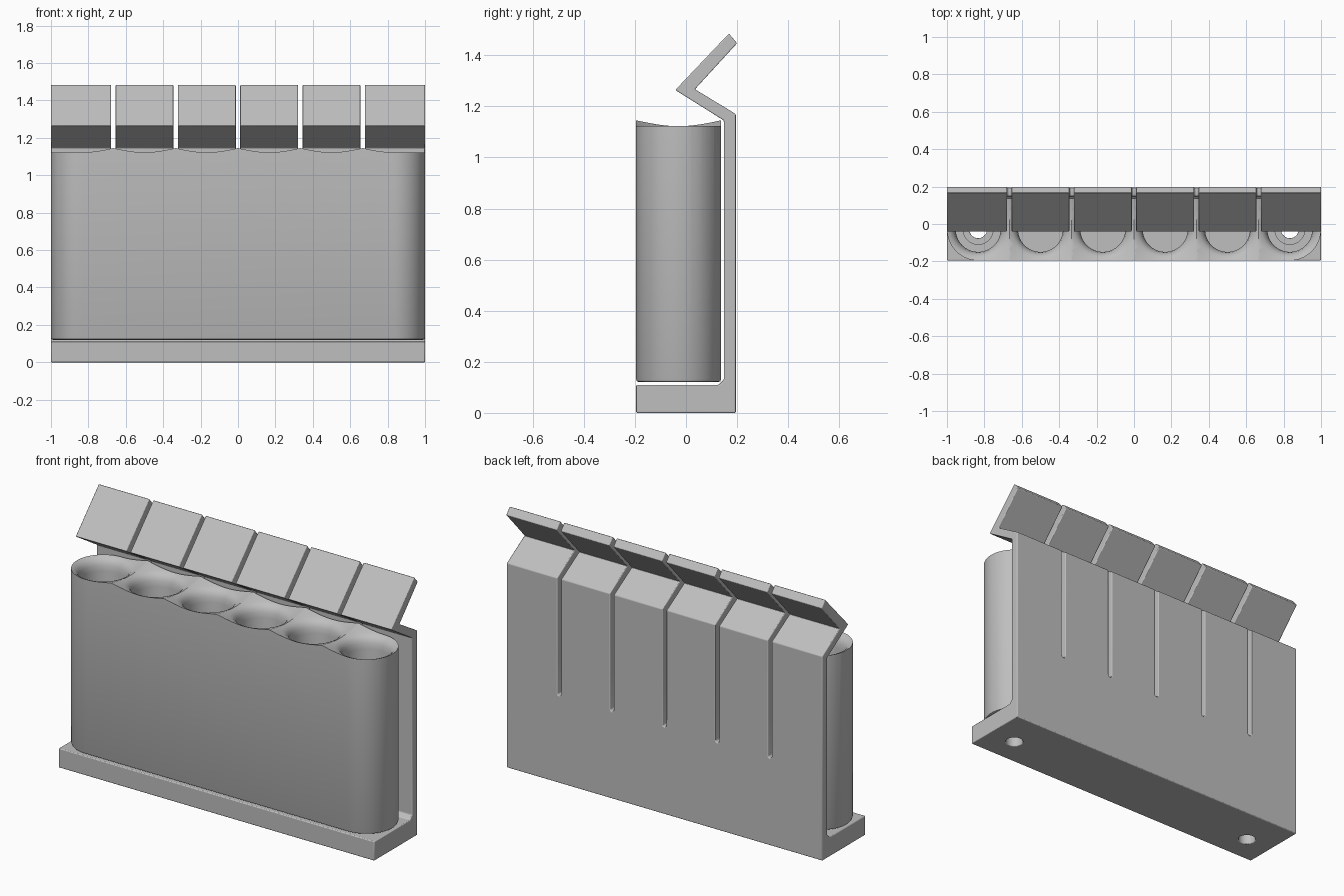
import bpy, bmesh
from math import sin, cos, pi

if "Cube" in bpy.data.objects:
    bpy.data.objects.remove(bpy.data.objects["Cube"], do_unlink=True)

grey = bpy.data.materials.new("light grey plastic")
grey.use_nodes = True
COLOUR = (0.52, 0.52, 0.52, 1)
grey.diffuse_color = COLOUR
grey.node_tree.nodes["Principled BSDF"].inputs["Base Color"].default_value = COLOUR

COUNT, PITCH, MID_Y, ROUND = 6, 0.3333, -0.029, 0.1665
bore_xs = [(i - (COUNT - 1) / 2) * PITCH for i in range(COUNT)]


def finish(name, bm):
    bmesh.ops.recalc_face_normals(bm, faces=bm.faces)
    mesh = bpy.data.meshes.new(name)
    bm.to_mesh(mesh)
    bm.free()
    mesh.materials.append(grey)
    obj = bpy.data.objects.new(name, mesh)
    bpy.context.collection.objects.link(obj)
    return obj


def prism(points, offset):
    """Extrude a closed outline along an offset."""
    bm = bmesh.new()
    face = bm.faces.new([bm.verts.new(p) for p in points])
    new = bmesh.ops.extrude_face_region(bm, geom=[face])["geom"]
    bmesh.ops.translate(bm, vec=offset, verts=[g for g in new if isinstance(g, bmesh.types.BMVert)])
    return bm


def lathe(name, x, profile, steps=64):
    """Closed solid turned about a vertical axis at x."""
    bm = bmesh.new()
    rings = [[bm.verts.new((x + r * cos(2 * pi * k / steps), MID_Y + r * sin(2 * pi * k / steps), z))
              for k in range(steps)] for r, z in profile]
    for a, b in zip(rings, rings[1:]):
        for k in range(steps):
            n = (k + 1) % steps
            bm.faces.new((a[k], a[n], b[n], b[k]))
    bm.faces.new(rings[0])
    bm.faces.new(rings[-1])
    return finish(name, bm)


def activate(obj):
    bpy.ops.object.select_all(action="DESELECT")
    obj.select_set(True)
    bpy.context.view_layer.objects.active = obj


def cut(obj, cutter):
    cutter.hide_render = True
    activate(obj)
    mod = obj.modifiers.new("cut", "BOOLEAN")
    mod.operation, mod.solver, mod.object = "DIFFERENCE", "EXACT", cutter
    bpy.ops.object.modifier_apply(modifier=mod.name)
    bpy.data.objects.remove(cutter, do_unlink=True)


# Tube block: stadium outline with a softened bottom edge
outline = []
for side in (1, -1):
    for k in range(33):
        a = -pi / 2 + pi * k / 32
        outline.append((side * (bore_xs[-1] + ROUND * cos(a)), MID_Y + side * ROUND * sin(a), 0.12))
bm = prism(outline, (0, 0, 1.027))
bottom = [e for e in bm.edges if all(v.co.z < 0.13 for v in e.verts)]
bmesh.ops.bevel(bm, geom=bottom, offset=0.012, segments=2, profile=0.5, affect="EDGES")
block = finish("tube_block", bm)

# Flared bores; the overlapping flares give the wavy rim
flare = [(0.12, 0.2), (0.12, 1.05), (0.125, 1.08), (0.134, 1.1), (0.148, 1.114),
         (0.165, 1.122), (0.2, 1.134), (0.24, 1.147), (0.24, 1.3)]
for x in bore_xs:
    cut(block, lathe("bore_cutter", x, flare))
for x in (bore_xs[0], bore_xs[-1]):
    cut(block, lathe("floor_hole_cutter", x, [(0.08, 0.05), (0.08, 0.3)]))

# Bracket: base, back wall and bent clips in one side profile
side_profile = [(-0.195, 0), (0.195, 0), (0.195, 1.17), (0.035, 1.267), (0.2, 1.447),
                (0.168, 1.485), (-0.042, 1.264), (0.148, 1.145), (0.148, 0.13),
                (0.128, 0.11), (-0.195, 0.11)]
bracket = finish("base_and_clips", prism([(-1, y, z) for y, z in side_profile], (2, 0, 0)))

# Slots between the clips, and the two mounting holes
for i in range(1, COUNT):
    x = (i - COUNT / 2) * PITCH
    w = 0.012
    slot = [(x - w, -0.3, 1.7), (x + w, -0.3, 1.7)]
    slot += [(x + w * cos(a * pi / 4), -0.3, 0.51 - w * sin(a * pi / 4)) for a in range(5)]
    cut(bracket, finish("slot_cutter", prism(slot, (0, 0.7, 0))))
for x in (bore_xs[0], bore_xs[-1]):
    cut(bracket, lathe("screw_hole_cutter", x, [(0.047, -0.1), (0.047, 0.12)], 32))

# Soft edges on the bracket
bevel = bracket.modifiers.new("soft_edges", "BEVEL")
bevel.width, bevel.segments = 0.01, 3
bevel.limit_method, bevel.angle_limit = "ANGLE", 0.7

for obj in (block, bracket):
    activate(obj)
    bpy.ops.object.shade_smooth_by_angle(angle=0.6)
